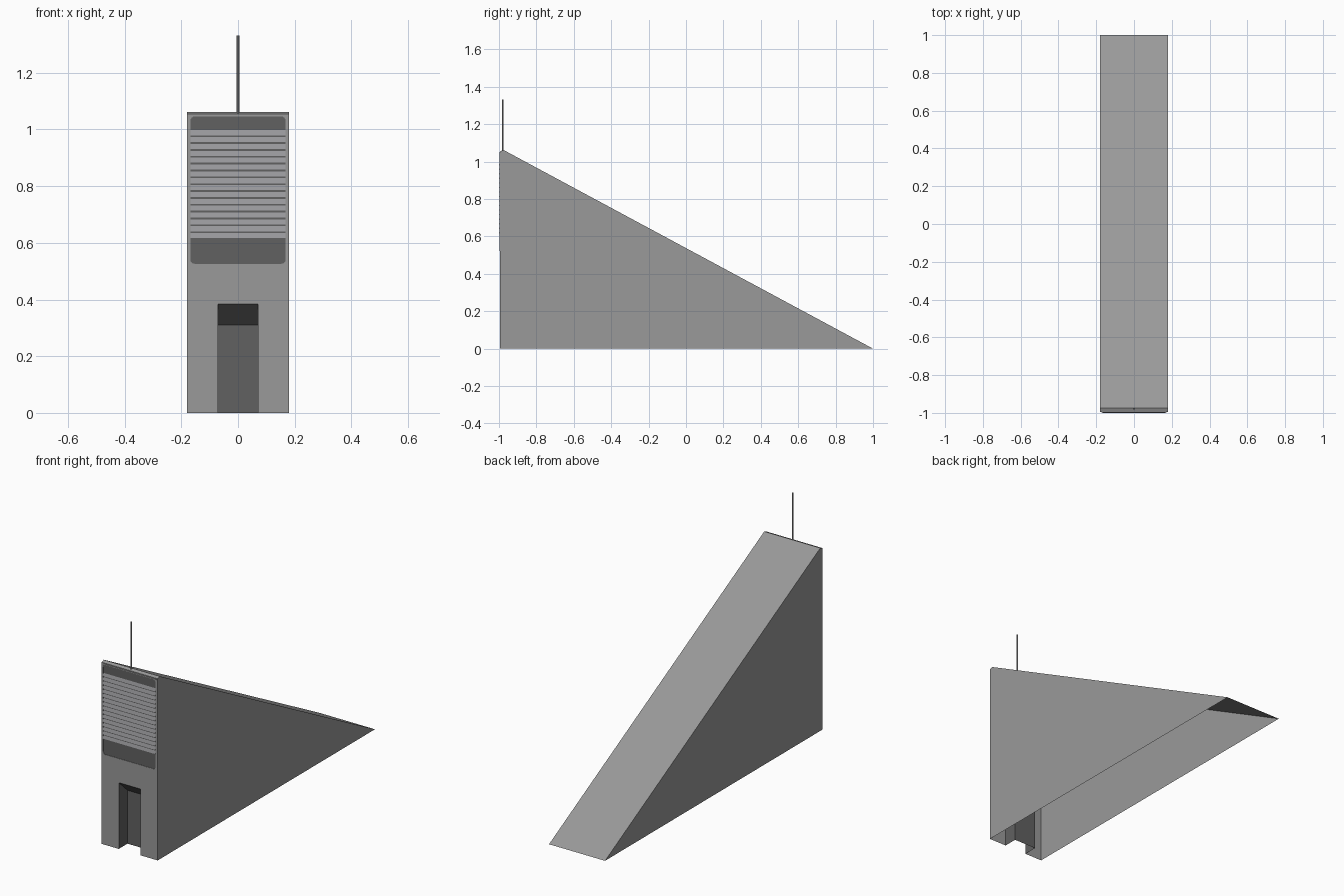
import bpy, bmesh, math

if "Cube" in bpy.data.objects:
    bpy.data.objects.remove(bpy.data.objects["Cube"])

def material(name, v, b=None):
    m = bpy.data.materials.new(name)
    m.diffuse_color = (v, v, v if b is None else b, 1)
    m.use_nodes = True
    m.node_tree.nodes["Principled BSDF"].inputs["Base Color"].default_value = m.diffuse_color
    return m

CONCRETE = material("concrete grey", 0.32)
DARK = material("dark grey", 0.12)
SLAT = material("slat grey", 0.33, 0.345)

def mesh_object(name, faces, mat):
    """Build an object from a list of polygons, welding shared corners."""
    bm = bmesh.new()
    for f in faces:
        bm.faces.new([bm.verts.new(p) for p in f])
    bmesh.ops.remove_doubles(bm, verts=bm.verts, dist=1e-5)
    me = bpy.data.meshes.new(name)
    bm.to_mesh(me)
    bm.free()
    me.materials.append(mat)
    ob = bpy.data.objects.new(name, me)
    bpy.context.collection.objects.link(ob)
    return ob

W, F = 0.18, -0.994            # half width, front wall plane
DW, DH, DD = 0.07, 0.385, 0.08  # door half width, height, depth
DL = 0.31                      # height of the door's back wall
TOP, RIDGE = 1.055, (-0.975, 1.062)

# Hollow wedge: side walls, sloping roof, front wall around the doorway, open below
faces = []
for s in (1, -1):
    side = [(s*W, F, 0), (s*W, 1, 0), (s*W, *RIDGE), (s*W, F, TOP)]
    faces.append(side if s > 0 else side[::-1])
    jamb = [(s*DW, F, 0), (s*W, F, 0), (s*W, F, DH), (s*DW, F, DH)]
    faces.append(jamb if s > 0 else jamb[::-1])
faces.append([(-W, F, DH), (-DW, F, DH), (DW, F, DH), (W, F, DH), (W, F, TOP), (-W, F, TOP)])
faces.append([(-W, F, TOP), (W, F, TOP), (W, *RIDGE), (-W, *RIDGE)])
faces.append([(-W, *RIDGE), (W, *RIDGE), (W, 1, 0), (-W, 1, 0)])
mesh_object("stairwell_wedge", faces, CONCRETE)

# Doorway recess with a sloping ceiling
B = F + DD
faces = [[(-DW, B, 0), (DW, B, 0), (DW, B, DL), (-DW, B, DL)],
         [(-DW, B, DL), (DW, B, DL), (DW, F, DH), (-DW, F, DH)]]
for s in (1, -1):
    side = [(s*DW, F, 0), (s*DW, F, DH), (s*DW, B, DL), (s*DW, B, 0)]
    faces.append(side if s > 0 else side[::-1])
mesh_object("doorway_recess", faces, DARK)

def rounded_rect(hw, z0, z1, r, y, n=4):
    pts = []
    for cx, cz, a0 in ((hw-r, z0+r, -90), (hw-r, z1-r, 0), (-hw+r, z1-r, 90), (-hw+r, z0+r, 180)):
        for i in range(n + 1):
            a = math.radians(a0 + 90*i/n)
            pts.append((cx + r*math.cos(a), y, cz + r*math.sin(a)))
    return pts

# Vent panel with a thin raised rim
PY = F - 0.001
mesh_object("vent_panel", [rounded_rect(0.168, 0.526, 1.046, 0.015, PY)], DARK)
inner = rounded_rect(0.168, 0.526, 1.046, 0.015, F - 0.003)
outer = rounded_rect(0.173, 0.521, 1.051, 0.004, F - 0.003)
n = len(inner)
rim = []
for i in range(n):
    j = (i + 1) % n
    rim.append([outer[i], outer[j], inner[j], inner[i]])
    for ring, flip in ((outer, True), (inner, False)):
        a, b = ring[i], ring[j]
        wall = [a, b, (b[0], F, b[2]), (a[0], F, a[2])]
        rim.append(wall[::-1] if flip else wall)
mesh_object("vent_rim", rim, CONCRETE)

# Louvre slats, each tilted to face slightly upwards
slats, gaps = [], []
H, STEP, Z0, L = 0.018, 0.0242, 0.6165, 0.168
for i in range(16):
    z = Z0 + i*STEP
    lo, hi = -1.0, F - 0.002
    slats.append([(-L, lo, z), (L, lo, z), (L, hi, z+H), (-L, hi, z+H)])
    gaps.append([(-L, PY, z), (L, PY, z), (L, lo, z), (-L, lo, z)])
    for s in (1, -1):
        end = [(s*L, lo, z), (s*L, PY, z), (s*L, PY, z+H), (s*L, hi, z+H)]
        slats.append(end if s > 0 else end[::-1])
mesh_object("louvre_slats", slats, SLAT)
mesh_object("louvre_undersides", gaps, DARK)

# Antenna pole on the ridge
bpy.ops.mesh.primitive_cylinder_add(vertices=8, radius=0.005, depth=0.28, location=(0, -0.98, 1.192))
pole = bpy.context.object
pole.name = "antenna_pole"
pole.data.materials.append(CONCRETE)
